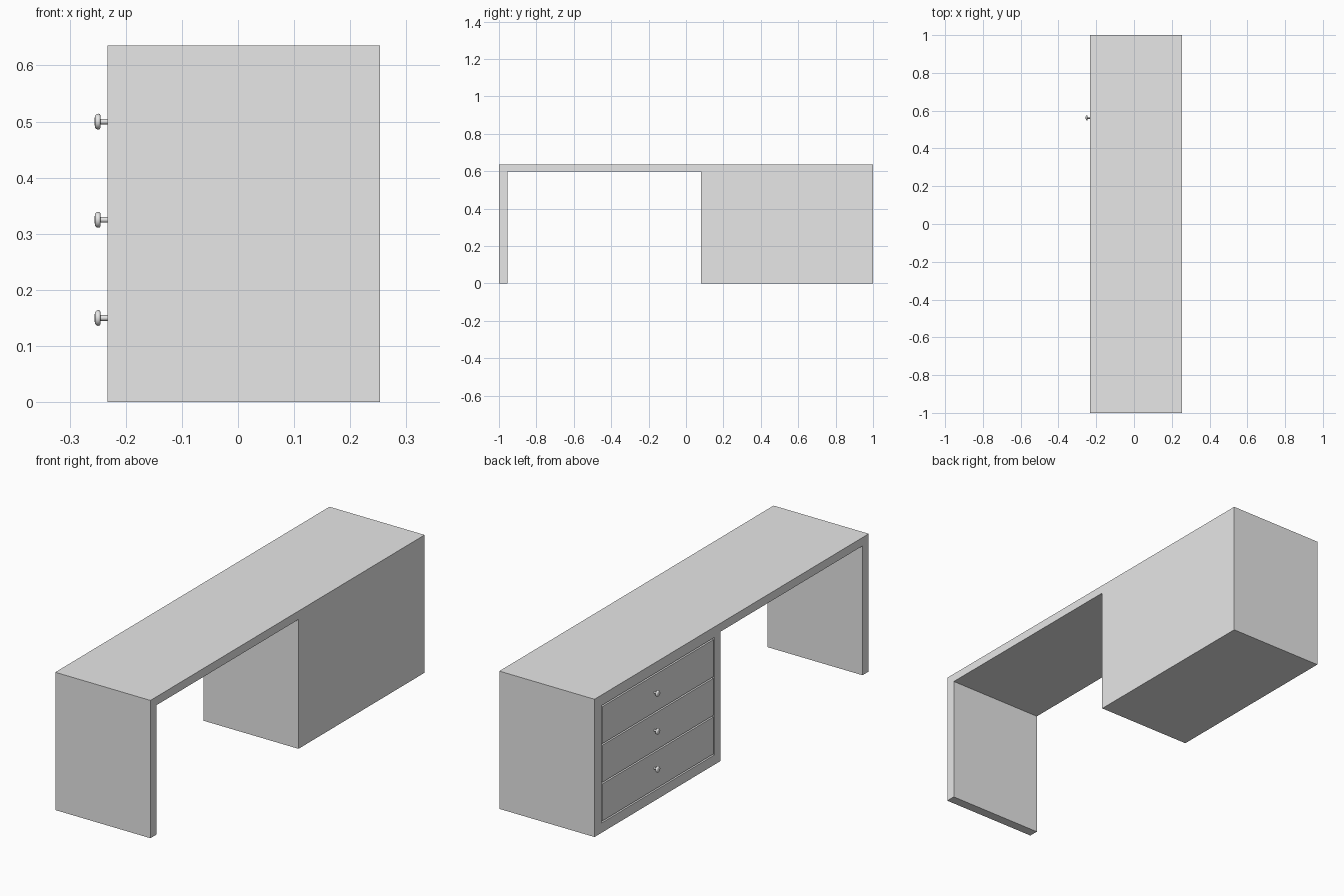
import bpy, bmesh, math
from mathutils import Matrix, Vector

if "Cube" in bpy.data.objects:
    bpy.data.objects.remove(bpy.data.objects["Cube"], do_unlink=True)

grey = bpy.data.materials.new("plain_grey")
grey.use_nodes = True
grey.diffuse_color = (0.8, 0.8, 0.8, 1)
grey.node_tree.nodes["Principled BSDF"].inputs["Base Color"].default_value = (0.8, 0.8, 0.8, 1)

X_FACE, X_BACK = -0.233, 0.253      # drawer side, plain side
TOP, UNDER = 0.636, 0.597
Y0, Y1, Z0, Z1 = 0.125, 0.95, 0.045, 0.587   # drawer opening
RECESS, GAP = 0.02, 0.007


def make(name, bm):
    bmesh.ops.recalc_face_normals(bm, faces=bm.faces)
    mesh = bpy.data.meshes.new(name)
    bm.to_mesh(mesh)
    bm.free()
    mesh.materials.append(grey)
    obj = bpy.data.objects.new(name, mesh)
    bpy.context.collection.objects.link(obj)
    return obj


def box(name, lo, hi):
    lo, hi = Vector(lo), Vector(hi)
    bm = bmesh.new()
    bmesh.ops.create_cube(bm, size=1, matrix=Matrix.Translation((lo + hi) / 2)
                          @ Matrix.Diagonal((*(hi - lo), 1)))
    return make(name, bm)


# Desk body: one side outline (top, end panel, cabinet) extruded across the depth
outline = [(-1, 0), (-0.955, 0), (-0.955, UNDER), (0.08, UNDER),
           (0.08, 0), (1, 0), (1, TOP), (-1, TOP)]
bm = bmesh.new()
face = bm.faces.new([bm.verts.new((X_FACE, y, z)) for y, z in outline])
side = bmesh.ops.extrude_face_region(bm, geom=[face])
bmesh.ops.translate(bm, vec=(X_BACK - X_FACE, 0, 0),
                    verts=[v for v in side["geom"] if isinstance(v, bmesh.types.BMVert)])
body = make("desk_body", bm)

# Shallow opening for the drawers
cutter = box("drawer_opening_cutter", (X_FACE - 0.1, Y0, Z0), (X_FACE + RECESS, Y1, Z1))
cutter.hide_render = True
cutter.hide_viewport = True
cut = body.modifiers.new("drawer_opening", 'BOOLEAN')
cut.operation = 'DIFFERENCE'
cut.solver = 'EXACT'
cut.object = cutter
bpy.context.view_layer.objects.active = body
bpy.ops.object.modifier_apply(modifier=cut.name)
bpy.data.objects.remove(cutter, do_unlink=True)


# Knob: radius and outward distance, turned around the x axis
def knob(name, y, z, segments=24):
    profile = [(0.005, -0.002), (0.005, 0.012), (0.011, 0.012), (0.0135, 0.0135),
               (0.014, 0.016), (0.0135, 0.019), (0.011, 0.0215), (0.006, 0.0225), (0, 0.0225)]
    bm = bmesh.new()
    verts = [bm.verts.new((X_FACE - d, y, z + r)) for r, d in profile]
    edges = [bm.edges.new(pair) for pair in zip(verts, verts[1:])]
    bmesh.ops.spin(bm, geom=verts + edges, cent=(X_FACE, y, z), axis=(1, 0, 0),
                   angle=math.tau, steps=segments)
    bmesh.ops.remove_doubles(bm, verts=bm.verts, dist=1e-5)
    obj = make(name, bm)
    bpy.ops.object.select_all(action='DESELECT')
    obj.select_set(True)
    bpy.context.view_layer.objects.active = obj
    bpy.ops.object.shade_smooth_by_angle(angle=math.radians(50))


# Three drawers with a narrow groove around each, flush with the body
height = (Z1 - Z0 - 4 * GAP) / 3
for i, label in enumerate(("bottom", "middle", "upper")):
    z = Z0 + GAP + i * (height + GAP)
    box(label + "_drawer_front", (X_FACE, Y0 + GAP, z),
        (X_FACE + RECESS, Y1 - GAP, z + height))
    knob(label + "_drawer_knob", 0.562, 0.15 + 0.175 * i)
